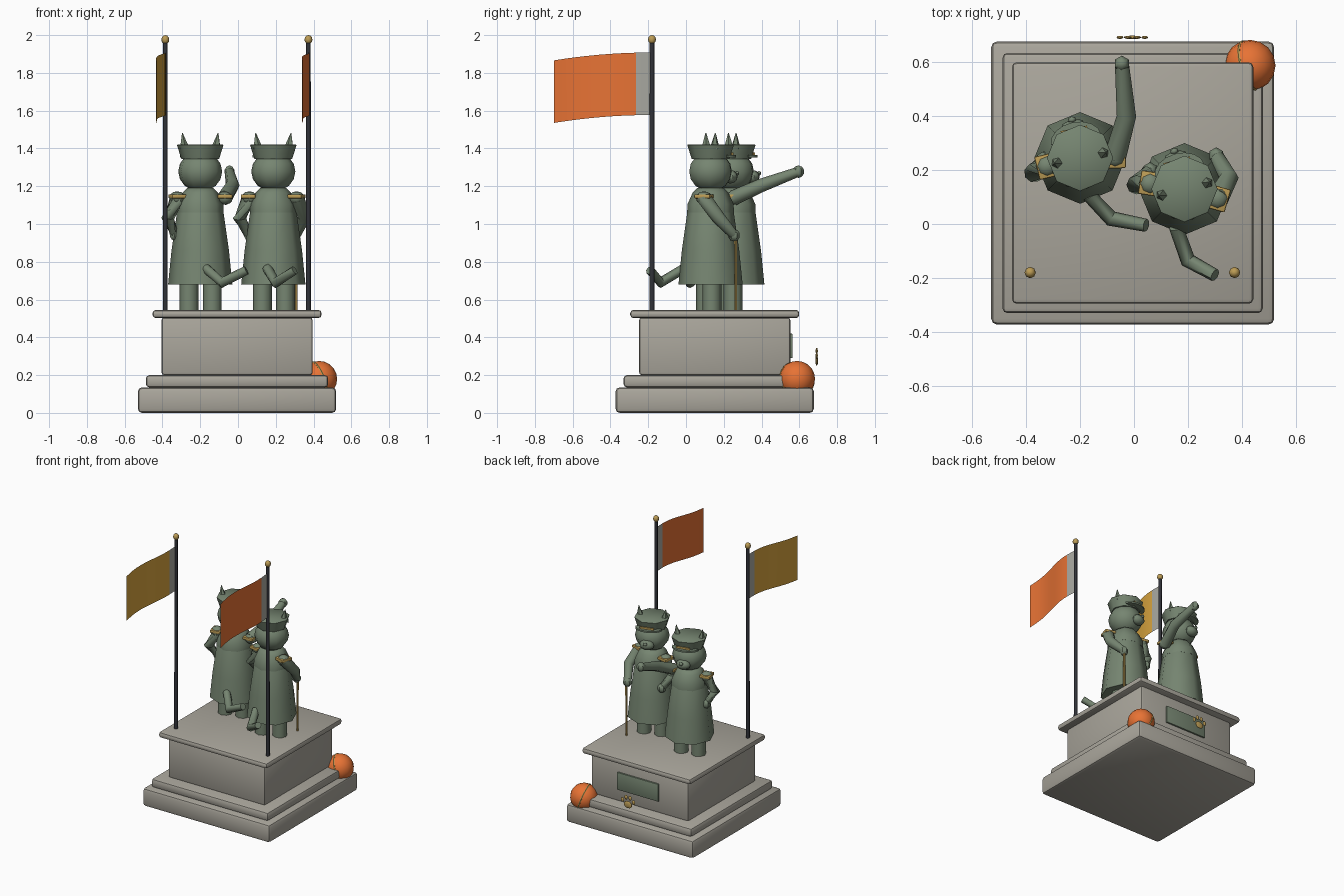
import bpy, bmesh, math
from math import sin, cos, pi, radians
from mathutils import Vector, Matrix

old = bpy.data.objects.get("Cube")
if old:
    bpy.data.objects.remove(old, do_unlink=True)


def material(name, r, g, b):
    m = bpy.data.materials.new(name)
    m.use_nodes = True
    m.diffuse_color = (r, g, b, 1)
    node = m.node_tree.nodes["Principled BSDF"]
    node.inputs["Base Color"].default_value = (r, g, b, 1)
    node.inputs["Roughness"].default_value = 0.8
    return m


stone = material("warm grey stone", 0.40, 0.38, 0.33)
bronze = material("green bronze", 0.18, 0.235, 0.165)
gold = material("gold", 0.50, 0.33, 0.09)
iron = material("dark iron", 0.03, 0.032, 0.04)
orange = material("orange", 0.80, 0.17, 0.035)
yellow = material("flag yellow", 0.70, 0.38, 0.05)
grey = material("flag grey", 0.40, 0.40, 0.36)


def finish(name, bm, mats, angle=50):
    me = bpy.data.meshes.new(name)
    bm.to_mesh(me)
    bm.free()
    for m in mats:
        me.materials.append(m)
    me.shade_smooth()
    me.set_sharp_from_angle(angle=radians(angle))
    ob = bpy.data.objects.new(name, me)
    bpy.context.scene.collection.objects.link(ob)
    return ob


def tube(name, pts, radii, mat, sides=8):
    """Capped tube through points with one radius for each."""
    bm = bmesh.new()
    pts = [Vector(p) for p in pts]
    rings = []
    for i, (p, r) in enumerate(zip(pts, radii)):
        t = pts[min(i + 1, len(pts) - 1)] - pts[max(i - 1, 0)]
        q = t.to_track_quat('Z', 'Y') if abs(t.x) + abs(t.y) > 1e-5 else Matrix.Identity(3)
        ring = []
        for k in range(sides):
            a = 2 * pi * k / sides
            ring.append(bm.verts.new(p + q @ Vector((r * cos(a), r * sin(a), 0))))
        rings.append(ring)
    for a, b in zip(rings, rings[1:]):
        for k in range(sides):
            j = (k + 1) % sides
            bm.faces.new((a[k], a[j], b[j], b[k]))
    bm.faces.new(rings[0][::-1])
    bm.faces.new(rings[-1])
    bmesh.ops.recalc_face_normals(bm, faces=bm.faces)
    return finish(name, bm, [mat])


def lathe(name, x, y, profile, mat, sides=8):
    return tube(name, [(x, y, z) for z, r in profile], [r for z, r in profile], mat, sides)


def ball(name, loc, size, mat, segs=10, rings=7, turn=0):
    bm = bmesh.new()
    m = Matrix.Translation(loc) @ Matrix.Rotation(turn, 4, 'Z') @ Matrix.Diagonal((*size, 1))
    bmesh.ops.create_uvsphere(bm, u_segments=segs, v_segments=rings, radius=1, matrix=m)
    return finish(name, bm, [mat])


def box(name, loc, size, mat, bevel=0.0, turn=0):
    bm = bmesh.new()
    bmesh.ops.create_cube(bm, size=1, matrix=Matrix.Diagonal((*size, 1)))
    if bevel:
        bmesh.ops.bevel(bm, geom=bm.edges[:], offset=bevel, segments=2, profile=0.5, affect='EDGES')
    bmesh.ops.transform(bm, verts=bm.verts, matrix=Matrix.Translation(loc) @ Matrix.Rotation(turn, 4, 'Z'))
    return finish(name, bm, [mat], 35)


# Stepped pedestal
CY = 0.152
for name, width, z0, z1, bevel in (("base_slab", 1.05, 0, 0.135, 0.022), ("step_slab", 0.965, 0.135, 0.2, 0.018),
                                   ("pedestal_block", 0.8, 0.2, 0.505, 0.014), ("top_plate", 0.895, 0.502, 0.545, 0.017)):
    box(name, (-0.005, CY, (z0 + z1) / 2), (width, width, z1 - z0), stone, bevel)

# Plaque and paw emblem on the statues' side
box("plaque", (0.005, 0.555, 0.355), (0.34, 0.018, 0.13), bronze, 0.004)
ball("paw_pad", (-0.006, 0.692, 0.276), (0.034, 0.007, 0.026), gold)
for i, (dx, z) in enumerate(((-0.046, 0.303), (-0.017, 0.328), (0.017, 0.328), (0.046, 0.303))):
    ball(f"paw_toe_{i}", (-0.006 + dx, 0.692, z), (0.013, 0.006, 0.017), gold, 8, 6)

# Ball with a seam
BALL = Vector((0.43, 0.588, 0.18))
ball("toy_ball", BALL, (0.095, 0.095, 0.095), orange, 16, 10)
seam_q = Vector((0.89, 0.28, 0.35)).to_track_quat('Z', 'Y')
bpy.ops.mesh.primitive_torus_add(location=BALL, rotation=seam_q.to_euler(), major_radius=0.092,
                                 minor_radius=0.006, major_segments=24, minor_segments=6)
seam = bpy.context.object
seam.name = "ball_seam"
seam.data.materials.append(gold)


# Flag poles and waving flags
def flag(side, x, drift, wave, cloth):
    lathe(side + "_flagpole", x, -0.18, ((0.54, 0.013), (1.965, 0.012)), iron)
    ball(side + "_finial", (x, -0.18, 1.976), (0.021, 0.021, 0.024), gold, 8, 6)
    bm = bmesh.new()
    cols = []
    n = 13
    for i in range(n + 1):
        t = i / n
        px = x - drift * t + wave * sin(2 * pi * t)
        drop = 0.042 * t * t
        cols.append([bm.verts.new((px, -0.185 - 0.515 * t, z - drop)) for z in (1.577, 1.908)])
    for i, (a, b) in enumerate(zip(cols, cols[1:])):
        f = bm.faces.new((a[0], b[0], b[1], a[1]))
        f.material_index = 1 if i < 2 else 0
    finish(side + "_flag", bm, [cloth, grey])


flag("right", -0.385, 0.045, 0.012, yellow)
flag("left", 0.373, 0.028, 0.013, orange)


# Statues: coat, cape, head, cap, legs, arms and tail
def statue(tag, x, y, turn, arms, tail):
    def at(dx, dy, z):
        return Vector((x, y, z)) + Matrix.Rotation(turn, 3, 'Z') @ Vector((dx, dy, 0))

    lathe(tag + "_coat", x, y, ((0.68, 0.17), (0.86, 0.152), (1.07, 0.122), (1.12, 0.1)), bronze)
    lathe(tag + "_cape", x, y, ((1.06, 0.124), (1.105, 0.122), (1.165, 0.095), (1.19, 0.07)), bronze)
    ball(tag + "_head", (x, y, 1.278), (0.117, 0.117, 0.107), bronze, 10, 8, turn)
    ball(tag + "_muzzle", at(0, 0.108, 1.25), (0.052, 0.04, 0.036), bronze, 8, 6, turn)
    ball(tag + "_nose", at(0, 0.145, 1.268), (0.016, 0.012, 0.012), bronze, 6, 4, turn)
    lathe(tag + "_cap", x, y, ((1.345, 0.1), (1.37, 0.108), (1.418, 0.123), (1.422, 0.118)), bronze)
    # Visor is a half disc, the badge band a thin plate above it
    bm = bmesh.new()
    front = [at(0.095 * cos(a), 0.07 + 0.065 * sin(a), 1.352) for a in [pi * k / 8 for k in range(9)]]
    face = bm.faces.new([bm.verts.new(p) for p in front])
    up = bmesh.ops.extrude_face_region(bm, geom=[face])
    bmesh.ops.translate(bm, verts=[v for v in up["geom"] if isinstance(v, bmesh.types.BMVert)], vec=(0, 0, 0.012))
    bmesh.ops.recalc_face_normals(bm, faces=bm.faces)
    finish(tag + "_visor", bm, [bronze])
    box(tag + "_cap_braid", at(0, 0.108, 1.372), (0.1, 0.008, 0.014), gold, 0, turn)
    for s, side in ((-1, "right"), (1, "left")):
        tube(f"{tag}_{side}_ear", [at(s * 0.086, 0, 1.4), at(s * 0.097, 0, 1.482)], (0.027, 0.002), bronze, 5)
        lathe(f"{tag}_{side}_leg", *at(s * 0.063, -0.01, 0)[:2], ((0.545, 0.05), (0.72, 0.05)), bronze)
    # Each arm runs shoulder, elbow, hand
    for side, path in arms.items():
        sh, el, hand = [Vector(p) for p in path]
        tube(f"{tag}_{side}_arm", (sh, el, hand), (0.041, 0.036, 0.026), bronze)
        ball(f"{tag}_{side}_shoulder", sh, (0.043, 0.043, 0.035), bronze, 8, 6)
        ball(f"{tag}_{side}_hand", hand, (0.031, 0.031, 0.033), bronze, 6, 5)
        box(f"{tag}_{side}_epaulette", sh + Vector((0, 0, 0.008)), (0.078, 0.088, 0.022), gold, 0.006,
            math.atan2(sh.y - y, sh.x - x))
    tube(tag + "_tail", tail, (0.026, 0.029, 0.024), bronze)


statue("pointing_statue", -0.2, 0.245, radians(12), {
    "right": ((-0.322, 0.215, 1.138), (-0.372, 0.19, 1.03), (-0.335, 0.24, 0.945)),
    "left": ((-0.07, 0.25, 1.138), (-0.028, 0.4, 1.205), (-0.045, 0.595, 1.277)),
}, ((-0.17, 0.11, 0.765), (-0.085, 0.02, 0.69), (0.045, -0.005, 0.755)))

statue("cane_statue", 0.187, 0.13, radians(15), {
    "right": ((0.06, 0.15, 1.138), (0.008, 0.145, 1.03), (0.06, 0.2, 0.94)),
    "left": ((0.31, 0.095, 1.138), (0.352, 0.17, 1.035), (0.305, 0.255, 0.94)),
}, ((0.155, -0.01, 0.765), (0.2, -0.135, 0.69), (0.3, -0.19, 0.755)))

# Walking cane
lathe("cane", 0.308, 0.263, ((0.545, 0.007), (0.95, 0.009)), gold, 6)
